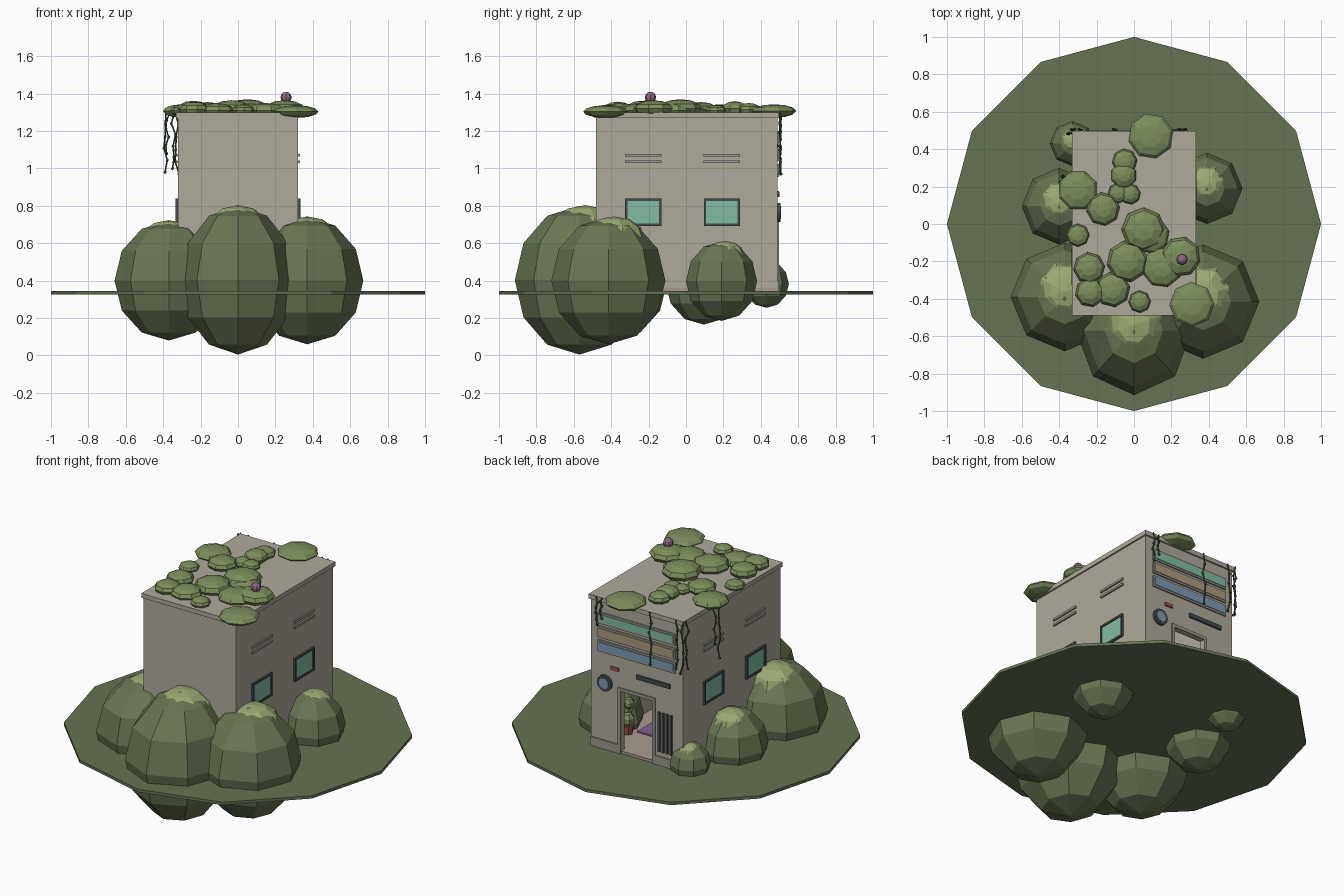
import bpy, bmesh, math, random
from mathutils import Vector, Matrix

if "Cube" in bpy.data.objects:
    bpy.data.objects.remove(bpy.data.objects["Cube"])

random.seed(4)
mats = {}
COLS = {
    'wall': (.43, .40, .33), 'trim': (.33, .31, .27), 'dark': (.06, .07, .075), 'ground': (.13, .17, .085),
    'bush': (.14, .18, .085), 'tip': (.33, .40, .17), 'pad': (.20, .27, .105), 'vine': (.07, .11, .05),
    'teal': (.22, .50, .36), 'tan': (.42, .33, .20), 'blue': (.20, .33, .45), 'red': (.42, .10, .07),
    'rug': (.22, .13, .28), 'floor': (.40, .33, .27), 'pink': (.30, .13, .25), 'shade': (.10, .25, .20),
}


def mat(key):
    if key not in mats:
        m = bpy.data.materials.new(key)
        m.diffuse_color = (*COLS[key], 1)
        m.use_nodes = True
        m.node_tree.nodes["Principled BSDF"].inputs["Base Color"].default_value = m.diffuse_color
        mats[key] = m
    return mats[key]


def finish(bm, name, color):
    me = bpy.data.meshes.new(name)
    bm.to_mesh(me)
    bm.free()
    me.materials.append(mat(color))
    ob = bpy.data.objects.new(name, me)
    bpy.context.collection.objects.link(ob)
    return ob


def box(name, color, x, y, z):
    """Box from (min, max) pairs."""
    bm = bmesh.new()
    c = [sum(p) / 2 for p in (x, y, z)]
    s = [abs(p[1] - p[0]) for p in (x, y, z)]
    bmesh.ops.create_cube(bm, size=1, matrix=Matrix.Translation(c) @ Matrix.Diagonal((*s, 1)))
    return finish(bm, name, color)


def ball(name, color, c, r, seg=8, rings=6, turn=0):
    bm = bmesh.new()
    m = Matrix.Translation(c) @ Matrix.Diagonal((*r, 1)) @ Matrix.Rotation(turn, 4, 'Z')
    bmesh.ops.create_uvsphere(bm, u_segments=seg, v_segments=rings, radius=1, matrix=m)
    return finish(bm, name, color)


def disc(name, color, c, r1, r2, depth, seg, rot=None):
    bm = bmesh.new()
    m = Matrix.Translation(c) @ (rot or Matrix())
    bmesh.ops.create_cone(bm, cap_ends=True, segments=seg, radius1=r1, radius2=r2, depth=depth, matrix=m)
    return finish(bm, name, color)


# Ground plate
disc('ground', 'ground', (0, 0, .336), 1, 1, .018, 12)

# Bushes: x, y, radius x, radius y, bottom, top
for x, y, rx, ry, z0, z1 in [
        (0, -.57, .31, .345, .005, .80), (.37, -.415, .30, .305, .06, .74), (-.37, -.39, .29, .29, .08, .72),
        (.39, .19, .19, .19, .185, .61), (-.40, .095, .20, .205, .165, .62), (-.33, .43, .12, .12, .255, .51)]:
    zc, h = (z0 + z1) / 2, (z1 - z0) / 2
    ball('bush', 'bush', (x, y, zc), (rx, ry, h))
    ball('bush_tip', 'tip', (x, y + .03 * rx / .3, z1 - h * .33), (rx * .56, ry * .56, h * .34), turn=.3)

# Building shell with a doorway in the back wall
W, Y0, Y1, Z0, Z1 = .322, -.482, .488, .345, 1.27
T, DX, DZ = .03, .11, .74
box('floor', 'floor', (-W, W), (Y0, Y1), (Z0, .362))
box('front_wall', 'wall', (-W, W), (Y0, Y0 + T), (Z0, Z1))
for s in (-1, 1):
    box('side_wall', 'wall', (s * (W - T), s * W), (Y0 + T, Y1 - T), (Z0, Z1))
    box('door_side_wall', 'wall', (s * DX, s * W), (Y1 - T, Y1), (Z0, Z1))
    box('door_jamb', 'trim', (s * DX, s * (DX + .02)), (Y1, Y1 + .008), (Z0, DZ + .02))
    box('plinth', 'trim', (s * (DX + .02), s * W), (Y1, Y1 + .008), (Z0, .40))
box('door_lintel_wall', 'wall', (-DX, DX), (Y1 - T, Y1), (DZ, Z1))
box('door_head_trim', 'trim', (-DX, DX), (Y1, Y1 + .008), (DZ, DZ + .02))
box('roof', 'wall', (-W - .01, W + .01), (Y0 - .008, Y1 + .01), (Z1, 1.298))


def frame(y0, y1, z0, z1, s, t=.013):
    """Raised border around a side window."""
    x = (s * W, s * (W + .012))
    for z in (z0, z1 - t):
        box('window_frame_rail', 'dark', x, (y0, y1), (z, z + t))
    for y in (y0, y1 - t):
        box('window_frame_post', 'dark', x, (y, y + t), (z0 + t, z1 - t))


# Side windows and vent slats on both sides
for s in (-1, 1):
    for y in (-.228, .192):
        frame(y - .097, y + .097, .693, .84, s)
        box('window_glass', 'teal', (s * W, s * (W + .006)), (y - .085, y + .085), (.705, .828))
        for z in (1.035, 1.07):
            box('vent_slat', 'trim', (s * W, s * (W + .01)), (y - .098, y + .098), (z - .007, z + .007))

# Back face: three coloured strips in dark frames
for z, c in ((1.165, 'teal'), (1.077, 'tan'), (.989, 'blue')):
    box('strip_frame', 'trim', (-.27, .27), (Y1, Y1 + .008), (z - .036, z + .036))
    box('strip_panel', c, (-.26, .26), (Y1, Y1 + .012), (z - .024, z + .024))

# Porthole, small light and handle bar
turn_y = Matrix.Rotation(math.pi / 2, 4, 'X')
disc('porthole_rim', 'dark', (.22, Y1 + .008, .765), .05, .05, .016, 12, turn_y)
disc('porthole_glass', 'blue', (.22, Y1 + .011, .765), .033, .033, .018, 12, turn_y)
box('small_light', 'red', (.125, .18), (Y1, Y1 + .01), (.86, .88))
box('wall_bar', 'dark', (-.235, 0), (Y1, Y1 + .012), (.848, .874))

# Vertical grille beside the door
for i in range(4):
    x = -.155 - i * .028
    box('grille_bar', 'dark', (x - .007, x + .007), (Y1, Y1 + .01), (.43, .68))

# Interior: rug and potted plant
box('rug', 'rug', (-.18, .18), (-.2, .23), (.362, .37))
disc('plant_pot', 'red', (.22, .27, .39), .03, .042, .056, 8)
for dx, dy, z, r in ((0, 0, .45, .045), (.02, -.02, .51, .04), (-.015, .01, .56, .035)):
    ball('plant_leaves', 'pad', (.22 + dx, .27 + dy, z), (r, r, r), 7, 5)

# Roof moss pads: x, y, radius, centre z, half height
for x, y, r, z, h in [
        (.09, .47, .122, 1.307, .036), (-.05, .335, .068, 1.315, .035), (-.055, .26, .07, 1.32, .04),
        (-.02, .16, .056, 1.31, .03), (-.085, .165, .055, 1.31, .03), (-.30, .18, .108, 1.307, .036),
        (-.165, .08, .09, 1.315, .04), (-.30, -.06, .062, 1.31, .03), (.05, -.03, .118, 1.32, .05),
        (.09, -.06, .10, 1.31, .04), (.25, -.175, .108, 1.32, .045), (.15, -.23, .11, 1.31, .04),
        (-.035, -.2, .112, 1.315, .05), (-.24, -.235, .085, 1.32, .042), (-.235, -.365, .08, 1.315, .042),
        (-.115, -.35, .095, 1.31, .04), (.03, -.415, .06, 1.31, .033), (.31, -.43, .12, 1.304, .034)]:
    ball('moss_pad', 'pad', (x, y, z), (r, r, h), 8, 6, random.random())
ball('flower', 'pink', (.257, -.19, 1.38), (.03, .03, .03), 8, 6)


# Hanging vines with small leaves
def vine(x, y, ztop, zbot):
    bm = bmesh.new()
    n = 5
    pts = [Vector((x + random.uniform(-.012, .012), y + random.uniform(0, .008), ztop + (zbot - ztop) * i / n))
           for i in range(n + 1)]
    for a, b in zip(pts, pts[1:]):
        d = b - a
        m = Matrix.Translation((a + b) / 2) @ d.to_track_quat('Z', 'Y').to_matrix().to_4x4()
        bmesh.ops.create_cone(bm, cap_ends=True, segments=5, radius1=.005, radius2=.004, depth=d.length, matrix=m)
        bmesh.ops.create_icosphere(bm, subdivisions=1, radius=.009, matrix=Matrix.Translation(b))
    finish(bm, 'vine', 'vine')


for x, y, z0, z1 in [(.27, .5, 1.30, 1.12), (.235, .5, 1.30, 1.17), (-.10, .5, 1.30, .97), (-.29, .5, 1.30, .99),
                     (-.325, .5, 1.30, .97), (-.345, .48, 1.30, 1.0), (-.385, .22, 1.30, .98), (-.375, .25, 1.30, 1.08)]:
    vine(x, y, z0, z1)
